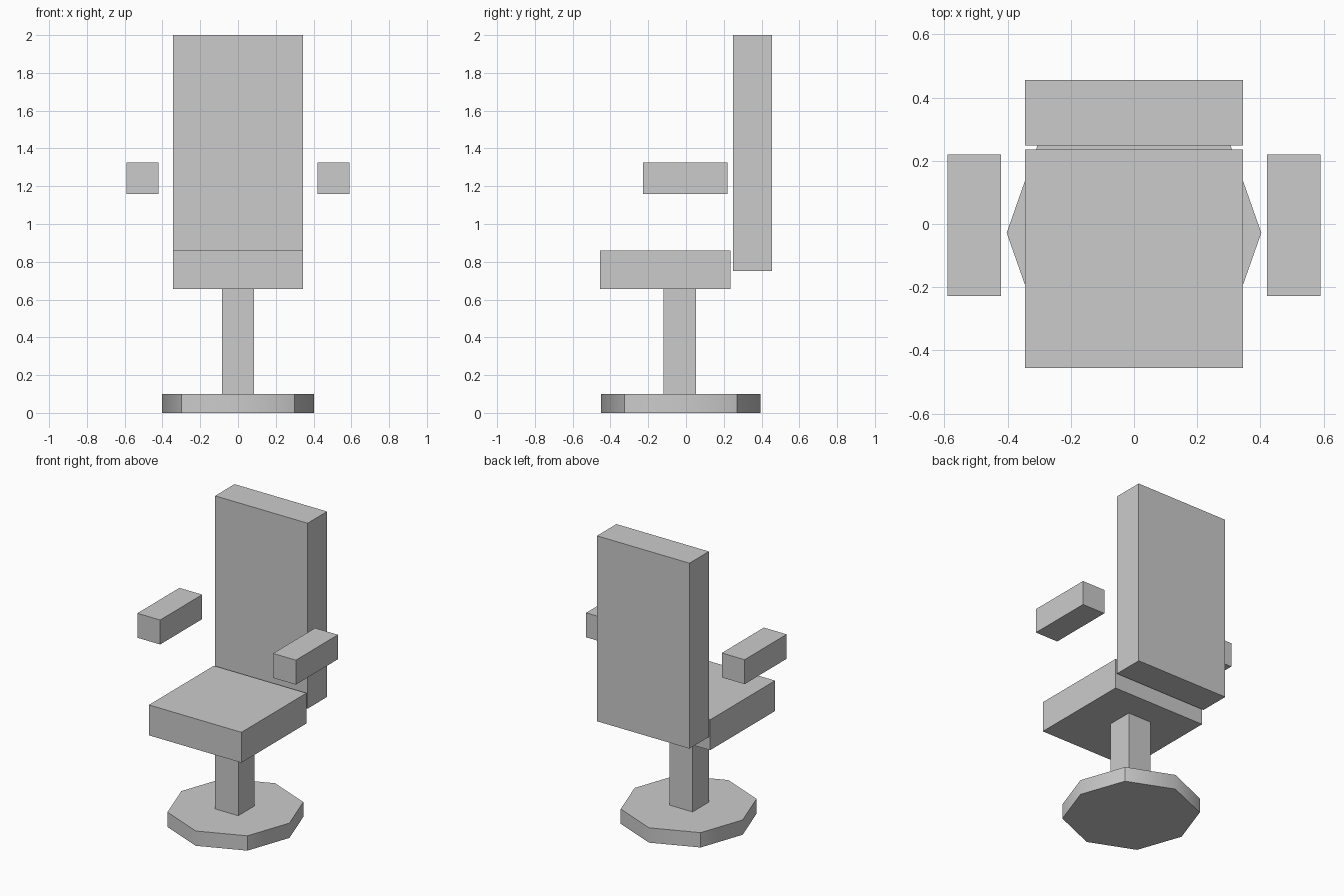
import bpy, bmesh
from math import radians
from mathutils import Vector

if "Cube" in bpy.data.objects:
    bpy.data.objects.remove(bpy.data.objects["Cube"])


def box(name, lo, hi):
    """Axis-aligned box between two corners."""
    lo, hi = Vector(lo), Vector(hi)
    bm = bmesh.new()
    bmesh.ops.create_cube(bm, size=1)
    bmesh.ops.scale(bm, vec=hi - lo, verts=bm.verts)
    me = bpy.data.meshes.new(name)
    bm.to_mesh(me)
    bm.free()
    ob = bpy.data.objects.new(name, me)
    ob.location = (lo + hi) / 2
    bpy.context.collection.objects.link(ob)
    return ob


# Seat, backrest and support column
box("seat", (-0.345, -0.456, 0.655), (0.345, 0.236, 0.86))
box("backrest", (-0.345, 0.249, 0.75), (0.345, 0.456, 2.0))
box("column", (-0.086, -0.12, 0.1), (0.086, 0.053, 0.655))

# Floating armrests, one per side
for side, name in ((-1, "armrest_left"), (1, "armrest_right")):
    x0, x1 = sorted((side * 0.421, side * 0.591))
    box(name, (x0, -0.228, 1.16), (x1, 0.22, 1.325))

# Eight-sided base plate, slightly narrower across x
bpy.ops.mesh.primitive_cylinder_add(vertices=8, radius=0.4215, depth=0.1,
                                    location=(0, -0.028, 0.05))
base = bpy.context.object
base.name = "base"
for v in base.data.vertices:
    if abs(v.co.x) > 0.4:
        v.co.x *= 0.403 / 0.4215
bpy.ops.object.shade_smooth_by_angle(angle=radians(46.7))
